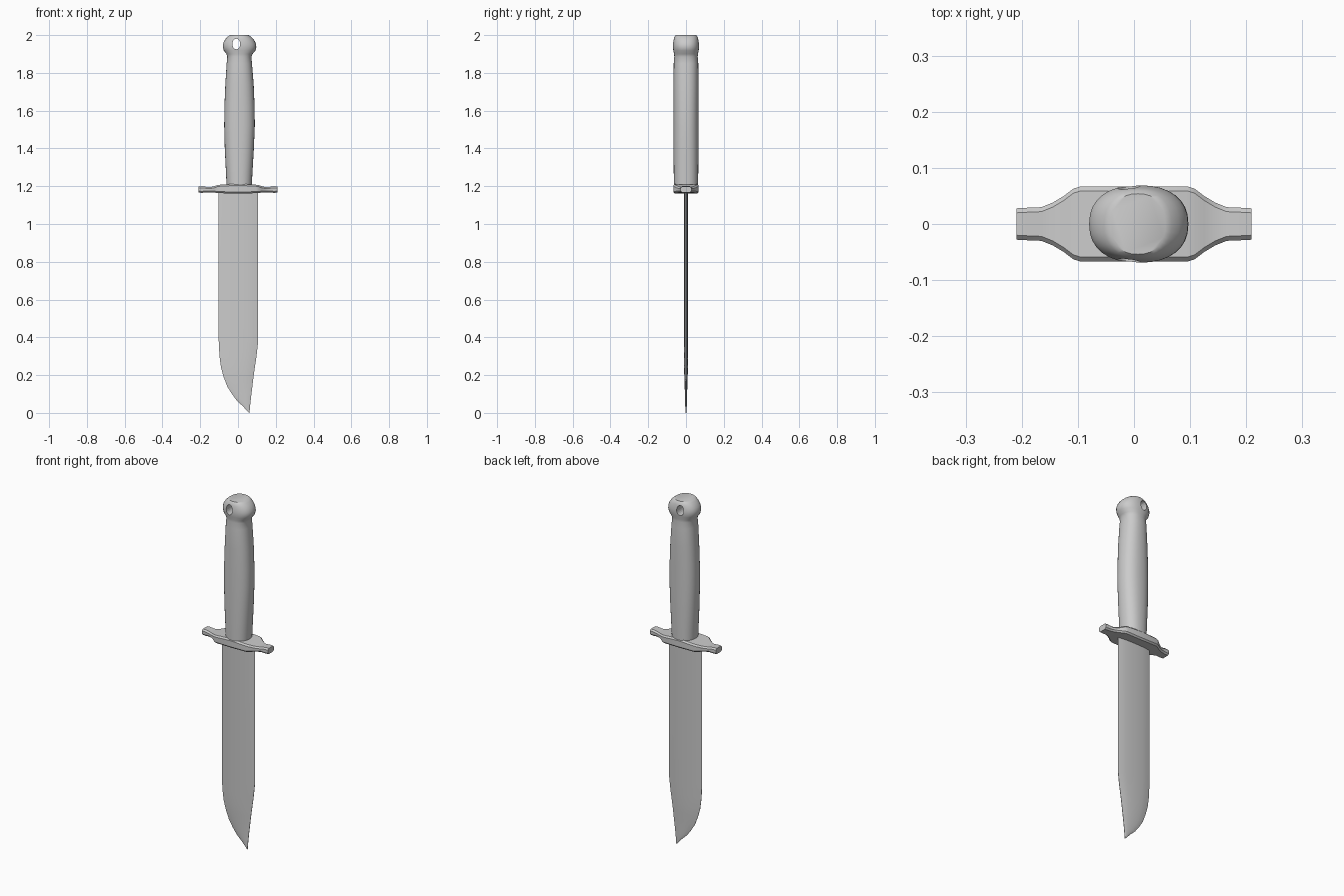
import bpy, bmesh, math

if "Cube" in bpy.data.objects:
    bpy.data.objects.remove(bpy.data.objects["Cube"])


def loft(name, rings, angle=35):
    """Skin closed rings of points into a capped solid."""
    bm = bmesh.new()
    loops = [[bm.verts.new(p) for p in ring] for ring in rings]
    n = len(loops[0])
    for a, b in zip(loops, loops[1:]):
        for i in range(n):
            j = (i + 1) % n
            bm.faces.new((a[i], a[j], b[j], b[i]))
    bm.faces.new(loops[0][::-1])
    bm.faces.new(loops[-1])
    bmesh.ops.recalc_face_normals(bm, faces=bm.faces)
    mesh = bpy.data.meshes.new(name)
    bm.to_mesh(mesh)
    bm.free()
    obj = bpy.data.objects.new(name, mesh)
    bpy.context.collection.objects.link(obj)
    smooth(obj, angle)
    return obj


def smooth(obj, angle):
    bpy.ops.object.select_all(action='DESELECT')
    bpy.context.view_layer.objects.active = obj
    obj.select_set(True)
    bpy.ops.object.shade_smooth_by_angle(angle=math.radians(angle))


def oval(x0, x1, hy, z, power=2.3, n=32):
    """Rounded oval ring between x0 and x1."""
    cx, rx = (x0 + x1) / 2, (x1 - x0) / 2
    pts = []
    for i in range(n):
        a = 2 * math.pi * i / n
        c, s = math.cos(a), math.sin(a)
        pts.append((cx + rx * math.copysign(abs(c) ** (2 / power), c),
                    hy * math.copysign(abs(s) ** (2 / power), s), z))
    return pts


def lens(x0, x1, hy, z, n=8):
    """Thin lens ring: cutting edge on the left, spine on the right."""
    ts = [i / n for i in range(n + 1)]
    side = [(x0 + (x1 - x0) * t, hy * (1 - (2 * t - 1) ** 2) ** 0.7 + 0.001) for t in ts]
    return [(x, -y, z) for x, y in side] + [(x, y, z) for x, y in reversed(side)]


# Blade: left x, right x, half thickness, height
blade = [(-0.102, 0.107, 0.009, 1.18), (-0.102, 0.107, 0.009, 0.38),
         (-0.098, 0.098, 0.009, 0.30), (-0.090, 0.089, 0.009, 0.24),
         (-0.076, 0.082, 0.008, 0.19), (-0.057, 0.076, 0.006, 0.14),
         (-0.032, 0.071, 0.005, 0.10), (-0.006, 0.067, 0.004, 0.065),
         (0.026, 0.064, 0.003, 0.035), (0.058, 0.061, 0.001, 0.0)]
loft("blade", [lens(*s) for s in blade])

# Cross guard: x, half depth, bottom, top
half = [(0.0, 0.067, 1.162, 1.213), (0.095, 0.067, 1.163, 1.208),
        (0.108, 0.063, 1.164, 1.206), (0.125, 0.050, 1.166, 1.200),
        (0.145, 0.038, 1.167, 1.196), (0.165, 0.030, 1.167, 1.196),
        (0.19, 0.029, 1.165, 1.200), (0.209, 0.028, 1.166, 1.199)]
sections = [(-x, y, b, t) for x, y, b, t in reversed(half[1:])] + half
rings = []
for x, y, b, t in sections:
    c = 0.008
    rings.append([(x, -y + c, b), (x, y - c, b), (x, y, b + c), (x, y, t - c),
                  (x, y - c, t), (x, -y + c, t), (x, -y, t - c), (x, -y, b + c)])
loft("cross_guard", rings)

# Handle with rounded pommel: left x, right x, half depth, height
handle = [(-0.060, 0.072, 0.064, 1.19), (-0.064, 0.077, 0.065, 1.28),
          (-0.070, 0.084, 0.066, 1.40), (-0.073, 0.089, 0.066, 1.52),
          (-0.072, 0.088, 0.066, 1.62), (-0.067, 0.083, 0.066, 1.74),
          (-0.060, 0.074, 0.065, 1.85), (-0.057, 0.071, 0.062, 1.885),
          (-0.061, 0.077, 0.063, 1.90), (-0.075, 0.092, 0.067, 1.918),
          (-0.080, 0.097, 0.069, 1.935), (-0.080, 0.096, 0.069, 1.95),
          (-0.075, 0.090, 0.067, 1.966), (-0.065, 0.080, 0.064, 1.981),
          (-0.053, 0.067, 0.060, 1.993), (-0.042, 0.056, 0.054, 2.0)]
grip = loft("handle", [oval(*s) for s in handle], 40)

# Lanyard hole through the pommel
bpy.ops.mesh.primitive_cylinder_add(vertices=20, radius=1, depth=2,
                                    location=(-0.009, 0, 1.953),
                                    rotation=(math.pi / 2, 0, 0))
cutter = bpy.context.object
cutter.name = "hole_cutter"
cutter.scale = (0.021, 0.028, 0.15)
bpy.context.view_layer.update()
cut = grip.modifiers.new("hole", 'BOOLEAN')
cut.operation = 'DIFFERENCE'
cut.solver = 'EXACT'
cut.object = cutter
bpy.context.view_layer.objects.active = grip
bpy.ops.object.modifier_apply(modifier=cut.name)
bpy.data.objects.remove(cutter)
smooth(grip, 40)
